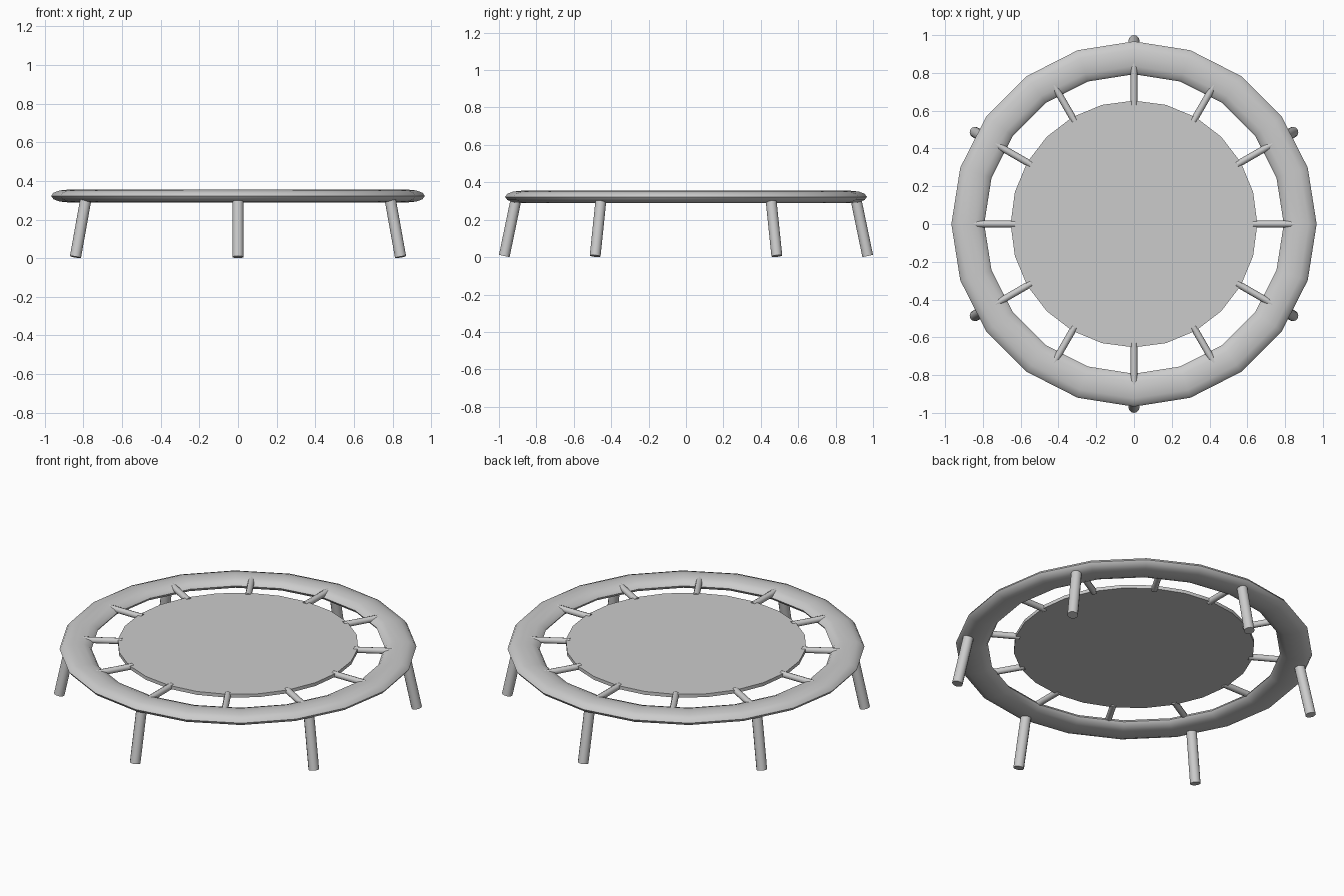
import bpy, math
from mathutils import Vector

if "Cube" in bpy.data.objects:
    bpy.data.objects.remove(bpy.data.objects["Cube"])


def smooth(ob, angle=40):
    bpy.context.view_layer.objects.active = ob
    ob.select_set(True)
    bpy.ops.object.shade_smooth_by_angle(angle=math.radians(angle))
    ob.select_set(False)


def rod(name, a, b, radius, sides):
    a, b = Vector(a), Vector(b)
    d = b - a
    bpy.ops.mesh.primitive_cylinder_add(vertices=sides, radius=radius, depth=d.length,
                                        location=(a + b) / 2)
    ob = bpy.context.object
    ob.name = name
    ob.rotation_euler = d.to_track_quat('Z', 'Y').to_euler()
    smooth(ob, 50)
    return ob


def polar(r, ang, z):
    return (r * math.cos(ang), r * math.sin(ang), z)


# padded rim: flattened torus
bpy.ops.mesh.primitive_torus_add(major_segments=20, minor_segments=12,
                                 major_radius=0.88, minor_radius=0.087,
                                 location=(0, 0, 0.322))
rim = bpy.context.object
rim.name = "padded_rim"
rim.scale.z = 0.38
bpy.ops.object.transform_apply(location=False, rotation=False, scale=True)
smooth(rim, 60)

# jumping mat
bpy.ops.mesh.primitive_cylinder_add(vertices=24, radius=0.653, depth=0.02,
                                    location=(0, 0, 0.337))
mat = bpy.context.object
mat.name = "jumping_mat"
smooth(mat, 30)

# springs between mat and rim
for i in range(12):
    t = math.radians(30 * i)
    rod(f"spring_{i + 1}", polar(0.63, t, 0.336), polar(0.85, t, 0.336), 0.018, 8)

# splayed legs
for i in range(6):
    t = math.radians(30 + 60 * i)
    rod(f"leg_{i + 1}", polar(0.9715, t, 0.006), polar(0.909, t, 0.308), 0.029, 12)
